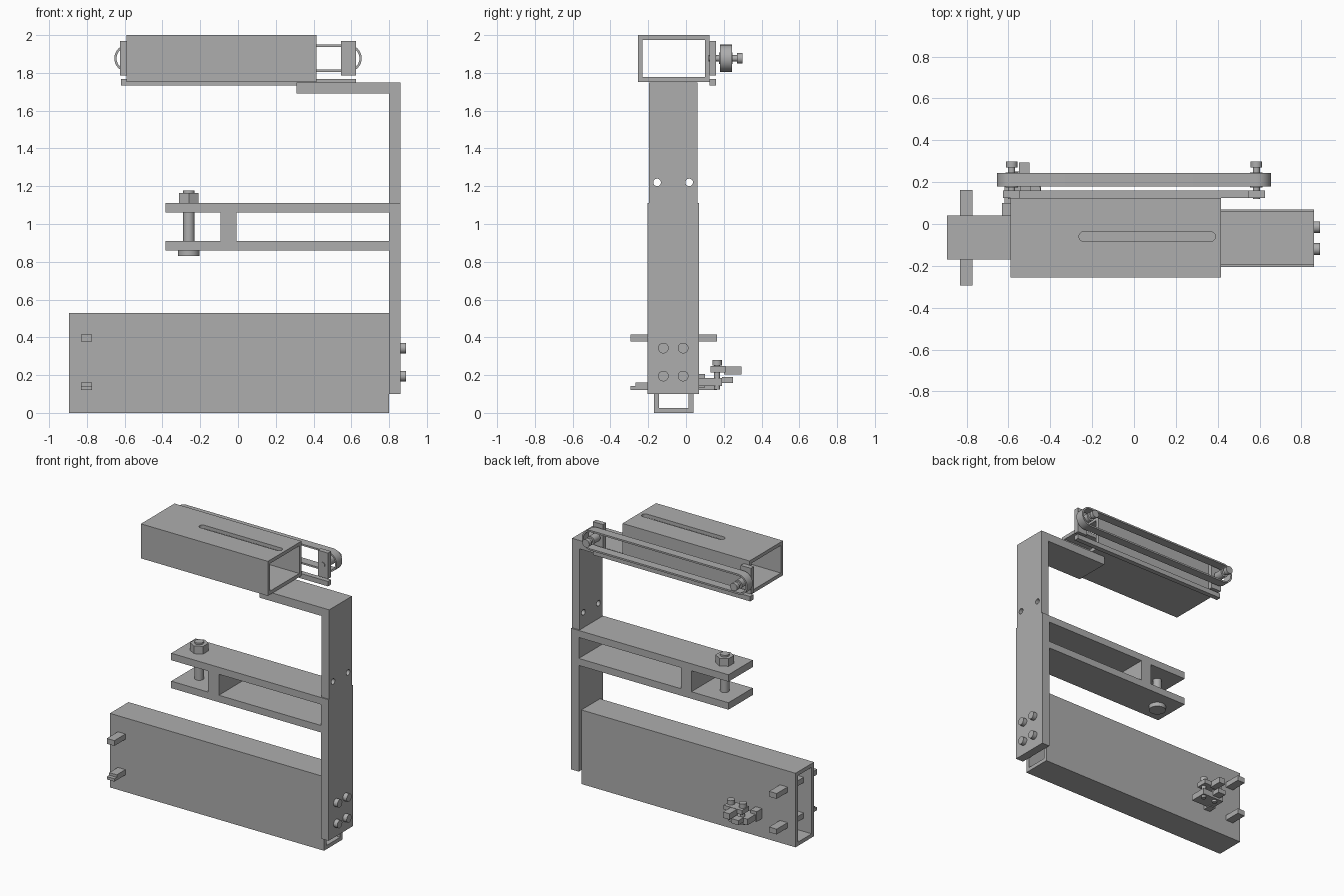
import bpy
import bmesh
import math
from mathutils import Matrix, Vector

old = bpy.data.objects.get("Cube")
if old:
    bpy.data.objects.remove(old, do_unlink=True)

grey = bpy.data.materials.new("plain grey")
grey.use_nodes = True
GREY = (0.42, 0.42, 0.42, 1)
grey.diffuse_color = GREY
grey.node_tree.nodes["Principled BSDF"].inputs["Base Color"].default_value = GREY


def finish(name, bm, smooth=False):
    bmesh.ops.recalc_face_normals(bm, faces=bm.faces)
    mesh = bpy.data.meshes.new(name)
    bm.to_mesh(mesh)
    bm.free()
    mesh.materials.append(grey)
    ob = bpy.data.objects.new(name, mesh)
    bpy.context.collection.objects.link(ob)
    if smooth:
        bpy.ops.object.select_all(action='DESELECT')
        ob.select_set(True)
        bpy.context.view_layer.objects.active = ob
        bpy.ops.object.shade_smooth_by_angle(angle=math.radians(35))
    return ob


def box(name, x, y, z):
    """Box from (low, high) ranges."""
    bm = bmesh.new()
    bmesh.ops.create_cube(bm, size=1)
    for v in bm.verts:
        v.co = Vector([(r[0] + r[1]) / 2 + c * (r[1] - r[0])
                       for c, r in zip(v.co, (x, y, z))])
    return finish(name, bm)


def rod(name, axis, centre, span, radius, sides=32):
    """Cylinder along an axis; centre holds the other two coordinates in order."""
    bm = bmesh.new()
    turn = {"x": Matrix.Rotation(math.pi / 2, 4, 'Y'),
            "y": Matrix.Rotation(math.pi / 2, 4, 'X'),
            "z": Matrix.Identity(4)}[axis]
    pos = list(centre)
    pos.insert("xyz".index(axis), sum(span) / 2)
    bmesh.ops.create_cone(bm, cap_ends=True, segments=sides, radius1=radius,
                          radius2=radius, depth=span[1] - span[0],
                          matrix=Matrix.Translation(pos) @ turn)
    return finish(name, bm, sides > 8)


def stadium(half, radius, steps=16):
    """Rounded slot outline around the origin."""
    pts = []
    for side, start in ((1, -math.pi / 2), (-1, math.pi / 2)):
        for i in range(steps + 1):
            a = start + math.pi * i / steps
            pts.append((side * half + radius * math.cos(a), radius * math.sin(a)))
    return pts


def cut(ob, *cutters):
    """Subtract the cutters, keep the result and drop the cutters."""
    for c in cutters:
        c.hide_render = True
        mod = ob.modifiers.new("cut", 'BOOLEAN')
        mod.operation = 'DIFFERENCE'
        mod.solver = 'EXACT'
        mod.object = c
    graph = bpy.context.evaluated_depsgraph_get()
    mesh = bpy.data.meshes.new_from_object(ob.evaluated_get(graph))
    ob.modifiers.clear()
    ob.data = mesh
    for c in cutters:
        bpy.data.objects.remove(c, do_unlink=True)


# Lower hollow box
lower = box("lower_tube", (-0.895, 0.8), (-0.17, 0.04), (0, 0.53))
cut(lower, box("bore", (-1, 0.9), (-0.143, 0.013), (0.027, 0.503)))

# Upper hollow box with a slot in its roof
upper = box("upper_tube", (-0.59, 0.415), (-0.255, 0.125), (1.753, 2.0))
bm = bmesh.new()
face = bm.faces.new([bm.verts.new((0.063 + x, -0.06 + y, 1.9))
                     for x, y in stadium(0.303, 0.023)])
ext = bmesh.ops.extrude_face_region(bm, geom=[face])
bmesh.ops.translate(bm, vec=(0, 0, 0.2),
                    verts=[g for g in ext["geom"] if isinstance(g, bmesh.types.BMVert)])
slot = finish("slot", bm)
cut(upper, box("bore", (-1, 1), (-0.23, 0.1), (1.778, 1.975)), slot)

# Column, top arm and middle fork
box("lower_column", (0.8, 0.86), (-0.205, 0.07), (0.1, 1.11))
post = box("upper_column", (0.8, 0.86), (-0.197, 0.06), (1.11, 1.75))
cut(post, *[rod("hole", "x", (y, 1.22), (0.7, 1), 0.02) for y in (-0.153, 0.017)])
box("top_arm", (0.31, 0.8), (-0.197, 0.06), (1.69, 1.75))
for label, z in (("lower", 0.86), ("upper", 1.06)):
    box(label + "_fork_arm", (-0.385, 0.8), (-0.205, 0.07), (z, z + 0.05))
box("fork_web", (-0.092, -0.008), (-0.205, 0.07), (0.91, 1.06))

# Fork bolt
BOLT = (-0.26, -0.067)
rod("fork_bolt_shaft", "z", BOLT, (0.84, 1.177), 0.03)
rod("fork_bolt_head", "z", BOLT, (0.83, 0.86), 0.057)
rod("fork_bolt_nut", "z", BOLT, (1.11, 1.165), 0.06, 6)

# Screw heads at the column foot
for y in (-0.12, -0.015):
    for z in (0.195, 0.343):
        rod("column_screw", "x", (y, z), (0.85, 0.89), 0.028)

# Cross pegs near the open end
PEG = (-0.832, -0.772)
box("upper_peg", PEG, (-0.295, 0.163), (0.377, 0.415))
box("lower_peg", PEG, (-0.295, 0.163), (0.122, 0.142))
box("lower_peg_top", PEG, (-0.268, 0.163), (0.142, 0.16))

# Small lever clamp on the back
box("clamp_mount", (-0.63, -0.58), (0.04, 0.1), (0.135, 0.207))
box("clamp_base", (-0.62, -0.45), (0.07, 0.19), (0.142, 0.185))
box("clamp_lower_lever", (-0.59, -0.53), (0.19, 0.25), (0.157, 0.19))
box("clamp_link", (-0.59, -0.445), (0.13, 0.21), (0.215, 0.247))
box("clamp_handle", (-0.55, -0.5), (0.2, 0.295), (0.203, 0.245))
for x in (-0.565, -0.472):
    rod("clamp_pin", "z", (x, 0.165), (0.125, 0.26), 0.016, 24)
    rod("clamp_pin_head", "z", (x, 0.165), (0.25, 0.28), 0.026, 24)

# Rear rail and the end brackets with their axles
box("rear_rail", (-0.62, 0.625), (0.125, 0.16), (1.732, 1.767))
for s in (-1, 1):
    x = 0.585 * s
    box("belt_bracket", (x - 0.04, x + 0.04), (0.125, 0.16), (1.785, 1.97))
    rod("belt_axle", "y", (x, 1.877), (0.12, 0.28), 0.017, 24)
    rod("belt_hub", "y", (x, 1.877), (0.175, 0.245), 0.03, 24)
    rod("belt_axle_head", "y", (x, 1.877), (0.27, 0.298), 0.028, 24)

# Thin belt loop around both axles
bm = bmesh.new()
rings = [[bm.verts.new((x, y, 1.877 + z)) for x, z in stadium(0.583, r)]
         for r, y in ((0.072, 0.18), (0.072, 0.243), (0.06, 0.243), (0.06, 0.18))]
for a, b in zip(rings, rings[1:] + rings[:1]):
    for i in range(len(a)):
        j = (i + 1) % len(a)
        bm.faces.new((a[i], a[j], b[j], b[i]))
finish("belt", bm, True)
